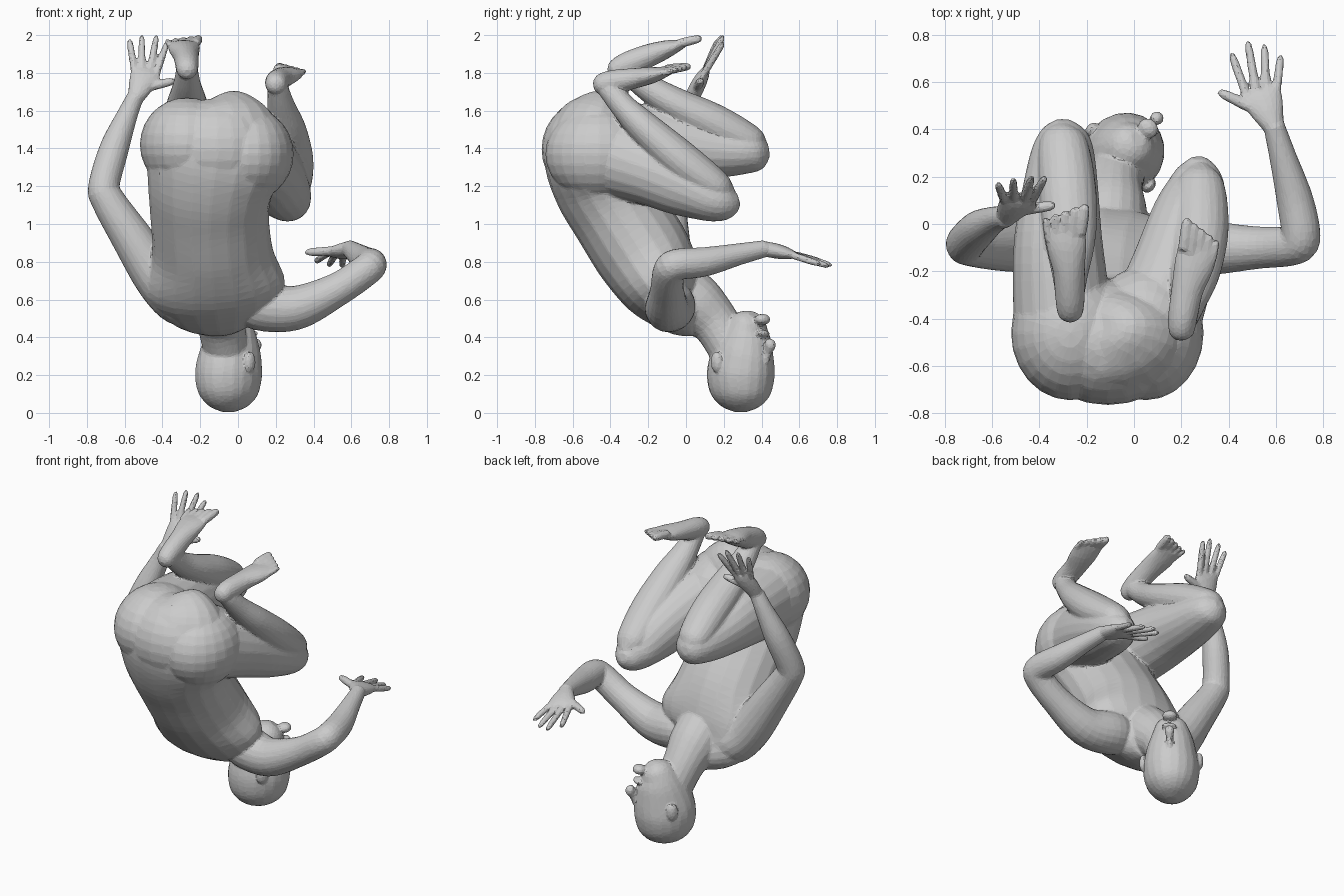
import bpy, bmesh, math
from mathutils import Vector, Matrix

bm = bmesh.new()


def tube(path, side=(1, 0, 0), n=20, steps=5):
    """Smooth loft through (x, y, z, half width, half depth) stations."""
    p = [Vector(q if len(q) == 5 else (*q, q[3])) for q in path]
    pts = []
    for i in range(len(p) - 1):
        a, b, c, d = p[max(i - 1, 0)], p[i], p[i + 1], p[min(i + 2, len(p) - 1)]
        for s in range(steps):
            t = s / steps
            pts.append(0.5 * (2 * b + (c - a) * t + (2 * a - 5 * b + 4 * c - d) * t * t
                              + (3 * b - a - 3 * c + d) * t ** 3))
    pts.append(p[-1])
    rings = []
    for i, q in enumerate(pts):
        tan = Vector((pts[min(i + 1, len(pts) - 1)] - pts[max(i - 1, 0)])[:3]).normalized()
        u = Vector(side)
        u = (u - tan * u.dot(tan)).normalized()
        v = tan.cross(u)
        rings.append([bm.verts.new(Vector(q[:3]) + u * q[3] * math.cos(2 * math.pi * k / n)
                                   + v * q[4] * math.sin(2 * math.pi * k / n)) for k in range(n)])
    for r, s in zip(rings, rings[1:]):
        for k in range(n):
            bm.faces.new((r[k], r[(k + 1) % n], s[(k + 1) % n], s[k]))
    bm.faces.new(rings[0][::-1])
    bm.faces.new(rings[-1])


def blob(center, radii, turn=0):
    m = (Matrix.Translation(center) @ Matrix.Rotation(math.radians(turn), 4, 'Z')
         @ Matrix.Diagonal((*radii, 1)))
    bmesh.ops.create_uvsphere(bm, u_segments=24, v_segments=14, radius=1, matrix=m)


def digit(root, tip, r):
    a, b = Vector(root), Vector(tip)
    tube([(*a, r), (*a.lerp(b, .5), r), (*a.lerp(b, .88), r * .85), (*b, r * .35)],
         side=(0.3, 0.2, 0.9) if abs((b - a).normalized().z) < .7 else (1, 0, 0), n=10, steps=3)


def hand(wrist, k0, k1, tips, thumb):
    """Palm between wrist and knuckle line k0-k1, four fingers and a thumb."""
    w, k0, k1 = Vector(wrist), Vector(k0), Vector(k1)
    mid, half = (k0 + k1) / 2, (k1 - k0).length / 2
    tube([(*w, .045, .04), (*w.lerp(mid, .45), half * .85, .04),
          (*w.lerp(mid, .8), half, .032), (*mid, half * .95, .02)], side=k1 - k0)
    for i, t in enumerate(tips):
        digit(k0.lerp(k1, .08 + .84 * i / 3) * .85 + w * .15, t, .0195)
    digit(w.lerp(mid, .3), thumb, .025)


def foot(path, toes):
    """Heel-to-ball loft with five toes (root, tip) interpolated between ends."""
    tube(path)
    (r0, t0), (r1, t1) = toes
    for i in range(5):
        f = i / 4
        digit(Vector(r0).lerp(Vector(r1), f), Vector(t0).lerp(Vector(t1), f), .025 - .008 * f)


# Torso, from neck base up to the seat, and buttocks
tube([(-.07, .08, .50, .13, .10), (-.10, -.02, .55, .28, .15), (-.12, -.12, .67, .37, .22),
      (-.135, -.23, .85, .32, .255), (-.15, -.36, 1.05, .315, .25), (-.145, -.45, 1.20, .335, .25),
      (-.12, -.49, 1.35, .38, .26), (-.12, -.48, 1.49, .34, .24), (-.14, -.45, 1.60, .24, .16),
      (-.16, -.44, 1.64, .08, .06)])
blob((-.27, -.46, 1.42), (.25, .285, .25))
blob((.05, -.46, 1.37), (.245, .285, .25))
blob((-.11, -.50, 1.395), (.33, .265, .27))

# Neck and turned head with nose, lips and ears
tube([(-.11, -.06, .67, .16), (-.10, .06, .57, .155), (-.09, .16, .47, .127), (-.06, .25, .32, .12)])
tube([(-.05, .29, .004, .03, .03), (-.05, .29, .035, .095, .11), (-.05, .29, .1, .15, .167),
      (-.05, .29, .2, .17, .188), (-.04, .30, .3, .157, .178), (-.03, .315, .38, .137, .152),
      (-.015, .33, .45, .11, .118), (.005, .35, .50, .08, .075), (.015, .36, .522, .035, .03)],
     side=(.73, -.68, 0))
tube([(.075, .425, .27, .016), (.085, .435, .32, .02), (.097, .447, .36, .03), (.08, .43, .38, .02)])
blob((.07, .41, .42), (.025, .045, .018), 47)
blob((.06, .405, .495), (.04, .045, .03), 47)
for c in ((.065, .16, .27), (-.18, .40, .27)):
    blob(c, (.035, .022, .055), 47)

# Right leg (negative x): thigh, calf, foot
tube([(-.30, -.40, 1.42, .21, .23), (-.32, -.1, 1.42, .19, .2), (-.31, .15, 1.39, .16, .15),
      (-.30, .32, 1.38, .13, .115), (-.30, .40, 1.385, .09, .09), (-.30, .44, 1.39, .03, .03)])
tube([(-.30, .42, 1.40, .03, .03), (-.30, .35, 1.43, .10, .085), (-.28, .15, 1.53, .12, .105),
      (-.27, -.05, 1.63, .11, .09), (-.27, -.22, 1.735, .075, .07), (-.27, -.33, 1.83, .055, .06)])
foot([(-.27, -.41, 1.80, .02, .02), (-.27, -.385, 1.81, .05, .05), (-.27, -.32, 1.84, .062, .066),
      (-.275, -.2, 1.89, .068, .062), (-.285, -.09, 1.93, .085, .045), (-.285, -.01, 1.955, .08, .02)],
     (((-.225, -.04, 1.955), (-.205, .085, 1.985)), ((-.36, -.07, 1.945), (-.375, .03, 1.97))))

# Left leg (positive x): thigh, calf, foot
tube([(.08, -.42, 1.37, .2, .22), (.16, -.2, 1.29, .18, .19), (.22, 0, 1.20, .16, .165),
      (.26, .14, 1.13, .13, .12), (.27, .23, 1.12, .09, .09), (.27, .28, 1.13, .03, .03)])
tube([(.28, .25, 1.15, .03, .03), (.28, .17, 1.19, .10, .085), (.28, -.02, 1.33, .12, .105),
      (.26, -.2, 1.49, .105, .09), (.23, -.33, 1.62, .075, .068), (.21, -.41, 1.72, .055, .06)])
foot([(.20, -.49, 1.73, .02, .02), (.20, -.465, 1.735, .05, .05), (.205, -.4, 1.75, .062, .063),
      (.225, -.28, 1.77, .068, .055), (.255, -.17, 1.79, .085, .042), (.27, -.085, 1.81, .08, .02)],
     (((.21, -.11, 1.82), (.225, .025, 1.835)), ((.33, -.16, 1.795), (.35, -.065, 1.81))))

# Right arm, raised along the body
tube([(-.18, -.08, .62, .08), (-.28, -.07, .60, .145), (-.41, -.08, .70, .13), (-.57, -.09, .94, .108),
      (-.685, -.09, 1.12, .09), (-.71, -.08, 1.20, .083), (-.655, -.02, 1.40, .078),
      (-.585, .02, 1.58, .055), (-.54, .03, 1.68, .045)])
hand((-.54, .03, 1.67), (-.56, .105, 1.815), (-.40, .105, 1.815),
     [(-.575, .17, 1.98), (-.51, .19, 2.0), (-.43, .2, 2.0), (-.375, .2, 1.965)], (-.33, .08, 1.76))

# Left arm, bent at the elbow and reaching back
tube([(-.03, -.10, .60, .08), (.1, -.08, .57, .13), (.3, -.1, .555, .118), (.52, -.1, .65, .09),
      (.67, -.09, .75, .085), (.705, -.05, .785, .083), (.68, .1, .80, .078), (.63, .28, .84, .058),
      (.59, .42, .87, .045)], side=(0, 0, 1))
hand((.59, .41, .87), (.445, .555, .845), (.615, .57, .835),
     [(.41, .725, .80), (.48, .775, .78), (.55, .76, .775), (.62, .715, .785)], (.355, .56, .85))

# Fuse everything into one faceted skin
bmesh.ops.recalc_face_normals(bm, faces=bm.faces)
mesh = bpy.data.meshes.new("curled_figure")
bm.to_mesh(mesh)
bm.free()
body = bpy.data.objects.new("curled_figure", mesh)
bpy.context.collection.objects.link(body)
r = body.modifiers.new("fuse", 'REMESH')
r.mode, r.voxel_size = 'VOXEL', .008
s = body.modifiers.new("soften", 'SMOOTH')
s.factor, s.iterations = .5, 7
d = body.modifiers.new("facets", 'DECIMATE')
d.ratio = .07
bpy.context.view_layer.objects.active = body
body.select_set(True)
for m in list(body.modifiers):
    bpy.ops.object.modifier_apply(modifier=m.name)
bpy.ops.object.shade_flat()
